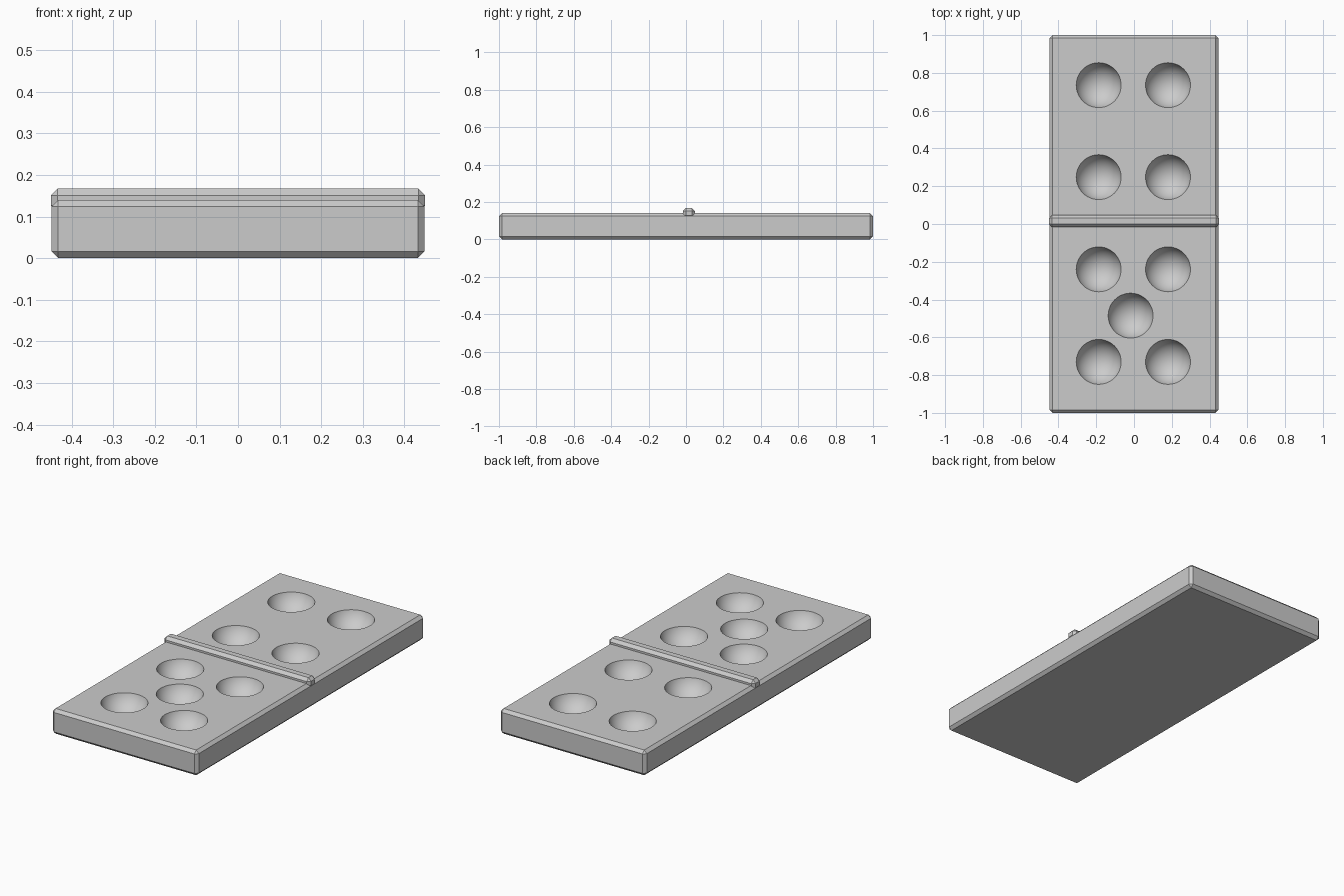
import bpy, bmesh, math
from mathutils import Matrix

if "Cube" in bpy.data.objects:
    bpy.data.objects.remove(bpy.data.objects["Cube"])

stone = bpy.data.materials.new("light_grey")
stone.diffuse_color = (0.6, 0.6, 0.6, 1)
stone.use_nodes = True
stone.node_tree.nodes["Principled BSDF"].inputs["Base Color"].default_value = stone.diffuse_color


def make_object(name, bm):
    mesh = bpy.data.meshes.new(name)
    bm.to_mesh(mesh)
    bm.free()
    mesh.materials.append(stone)
    obj = bpy.data.objects.new(name, mesh)
    bpy.context.collection.objects.link(obj)
    return obj


def chamfered_box(name, size, centre, chamfer):
    bm = bmesh.new()
    bmesh.ops.create_cube(bm, size=1)
    bmesh.ops.scale(bm, vec=size, verts=bm.verts)
    bmesh.ops.translate(bm, vec=centre, verts=bm.verts)
    bmesh.ops.bevel(bm, geom=bm.edges[:], offset=chamfer, segments=1, affect='EDGES')
    return make_object(name, bm)


# Tile slab and the raised bar across its middle
TOP = 0.14
tile = chamfered_box("tile", (0.896, 2.0, TOP), (0, 0, TOP / 2), 0.016)
bar = chamfered_box("divider_bar", (0.9, 0.064, 0.056), (0, 0.015, 0.139), 0.016)

# Round pip hollows: four on the back half, five on the front half
RADIUS, DEPTH = 0.119, 0.09
ball = (RADIUS ** 2 + DEPTH ** 2) / (2 * DEPTH)
pips = [(x, y) for x in (-0.187, 0.18) for y in (0.735, 0.248, -0.24, -0.73)]
pips.append((-0.018, -0.485))

bm = bmesh.new()
for x, y in pips:
    bmesh.ops.create_uvsphere(bm, u_segments=48, v_segments=32, radius=ball,
                              matrix=Matrix.Translation((x, y, TOP - DEPTH + ball)))
for f in bm.faces:
    f.smooth = True
cutter = make_object("pip_cutter", bm)
cutter.hide_render = True

cut = tile.modifiers.new("pips", 'BOOLEAN')
cut.operation = 'DIFFERENCE'
cut.solver = 'EXACT'
cut.object = cutter
bpy.context.view_layer.objects.active = tile
tile.select_set(True)
bpy.ops.object.modifier_apply(modifier=cut.name)
bpy.data.objects.remove(cutter)

# Smooth bowls, crisp chamfers and rims
bpy.ops.object.shade_smooth_by_angle(angle=math.radians(30))
